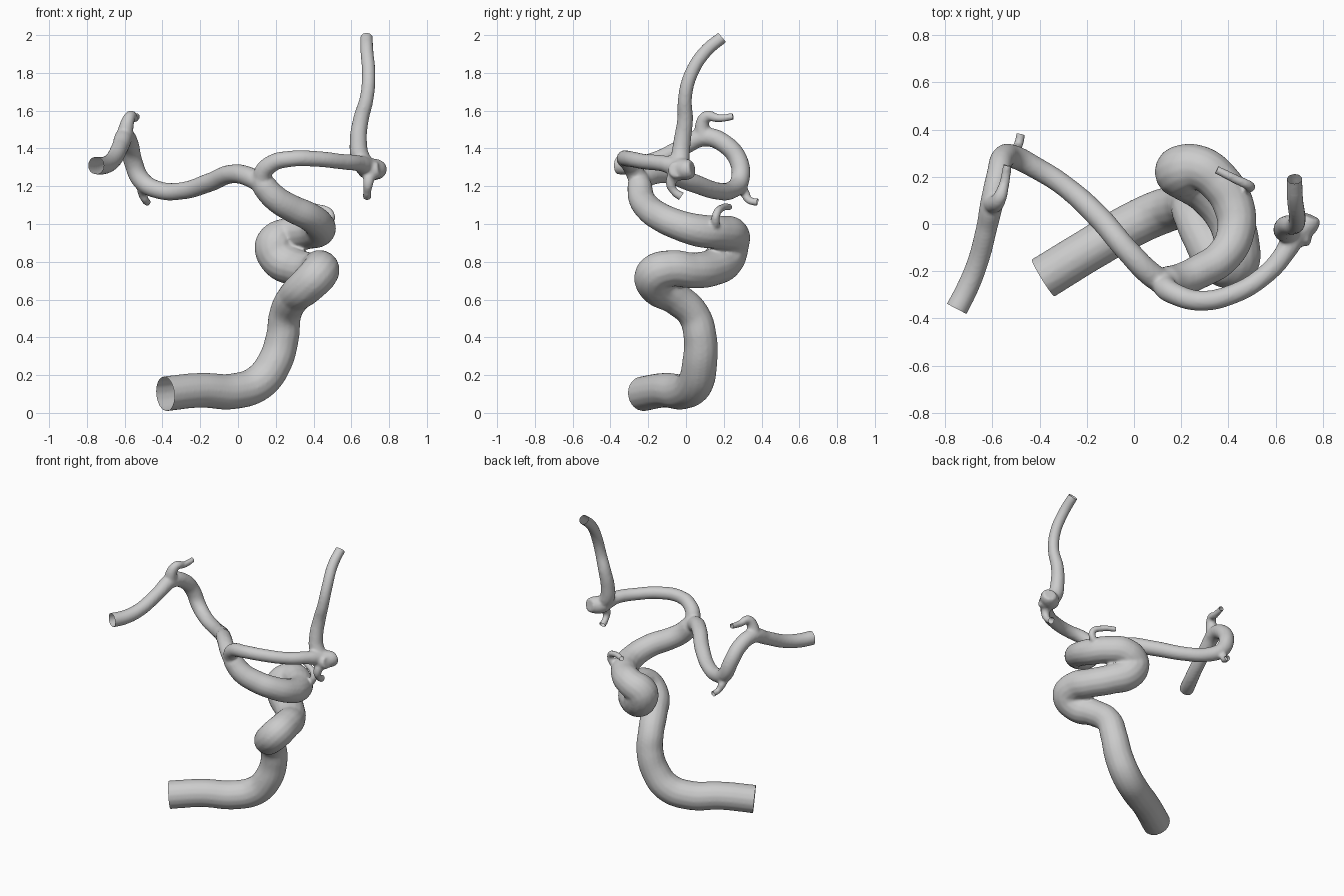
import bpy, bmesh
from mathutils import Vector

# Each vessel: (x, y, z, radius) points along its centre line
TRUNK = [(-.395, -.235, .1, .093), (-.2, -.115, .12, .092), (-.02, -.01, .115, .095), (.11, .05, .16, .096),
         (.19, .072, .26, .093), (.235, .075, .4, .088), (.25, .04, .52, .085), (.295, -.06, .61, .088),
         (.36, -.155, .67, .098), (.425, -.165, .735, .102), (.435, -.08, .765, .097),
         (.4, .03, .755, .095), (.31, .14, .77, .098), (.22, .205, .82, .108), (.2, .225, .89, .11),
         (.27, .24, .94, .095), (.36, .18, .955, .09), (.425, .07, .965, .087), (.43, -.04, .995, .08),
         (.375, -.14, 1.04, .076), (.28, -.2, 1.085, .073), (.2, -.235, 1.135, .07),
         (.14, -.245, 1.2, .066), (.11, -.25, 1.25, .052)]
RIGHT = [(.15, -.245, 1.19, .05), (.13, -.265, 1.26, .05), (.18, -.3, 1.32, .046), (.28, -.325, 1.345, .043),
         (.41, -.3, 1.345, .042), (.55, -.22, 1.33, .041), (.64, -.12, 1.32, .043), (.68, -.04, 1.3, .055)]
LEFT = [(.15, -.26, 1.19, .05), (.08, -.22, 1.24, .053), (-.03, -.11, 1.265, .05), (-.15, .03, 1.22, .05),
        (-.3, .165, 1.175, .046), (-.42, .24, 1.18, .047), (-.51, .285, 1.23, .05), (-.555, .28, 1.33, .05),
        (-.575, .21, 1.42, .05), (-.6, .1, 1.46, .05), (-.625, -.02, 1.405, .045),
        (-.665, -.17, 1.335, .045), (-.71, -.28, 1.31, .047), (-.757, -.37, 1.31, .048)]
ASCENDING = [(.71, -.03, 1.28, .045), (.65, -.03, 1.35, .05), (.637, -.02, 1.44, .046), (.65, -.005, 1.55, .042),
             (.682, -.005, 1.67, .037), (.692, .025, 1.79, .036), (.683, .1, 1.91, .035), (.68, .2, 1.995, .033)]
SAC = [(.66, -.045, 1.3, .05), (.7, -.02, 1.29, .06), (.735, .01, 1.29, .055), (.745, .035, 1.295, .045)]
SAC_SIDE = [(.69, -.03, 1.29, .055), (.72, -.045, 1.285, .052), (.75, -.05, 1.29, .042)]
TWIG_DOWN = [(.7, -.04, 1.28, .04), (.69, -.08, 1.22, .028), (.685, -.065, 1.175, .021), (.683, -.015, 1.14, .025)]
TWIG_UP = [(-.6, .1, 1.45, .05), (-.59, .085, 1.52, .038), (-.57, .11, 1.57, .03), (-.55, .17, 1.56, .022),
           (-.535, .26, 1.57, .018)]
TWIG_LOW = [(-.5, .27, 1.21, .035), (-.505, .31, 1.165, .026), (-.49, .335, 1.125, .02), (-.478, .39, 1.115, .02)]
TWIG_EYE = [(.41, .14, .97, .03), (.475, .155, 1.0, .024), (.49, .16, 1.05, .022), (.43, .19, 1.085, .02),
            (.34, .235, 1.09, .018)]


def tube_mesh(pts):
    """Smooth round tube through the points, as a temporary mesh."""
    cu = bpy.data.curves.new("path", "CURVE")
    cu.dimensions = "3D"
    cu.bevel_depth, cu.bevel_resolution = 1.0, 6
    cu.resolution_u, cu.use_fill_caps = 10, True
    sp = cu.splines.new("BEZIER")
    sp.bezier_points.add(len(pts) - 1)
    for bp, (x, y, z, r) in zip(sp.bezier_points, pts):
        bp.co, bp.radius = (x, y, z), r
        bp.handle_left_type = bp.handle_right_type = "AUTO"
    ob = bpy.data.objects.new("path", cu)
    bpy.context.collection.objects.link(ob)
    dg = bpy.context.evaluated_depsgraph_get()
    me = bpy.data.meshes.new_from_object(ob.evaluated_get(dg))
    bpy.data.objects.remove(ob)
    return me


# Gather all tubes in one mesh
bm = bmesh.new()
for path in (TRUNK, RIGHT, LEFT, ASCENDING, SAC, SAC_SIDE, TWIG_DOWN, TWIG_UP, TWIG_LOW, TWIG_EYE):
    bm.from_mesh(tube_mesh(path))
bmesh.ops.remove_doubles(bm, verts=bm.verts, dist=1e-5)
bmesh.ops.recalc_face_normals(bm, faces=bm.faces)
mesh = bpy.data.meshes.new("artery_tree")
bm.to_mesh(mesh)
bm.free()
artery = bpy.data.objects.new("artery_tree", mesh)
bpy.context.collection.objects.link(artery)

# Fuse into a single skin and soften the junctions
rm = artery.modifiers.new("fuse", "REMESH")
rm.mode, rm.voxel_size = "VOXEL", .009
sm = artery.modifiers.new("soften", "SMOOTH")
sm.factor, sm.iterations = .5, 5
dg = bpy.context.evaluated_depsgraph_get()
fused = bpy.data.meshes.new_from_object(artery.evaluated_get(dg))
artery.modifiers.clear()

# Slice the free ends flat and leave them open
bm = bmesh.new()
bm.from_mesh(fused)
ends = [(TRUNK[0], TRUNK[1])] + [(p[-1], p[-2]) for p in
                                 (LEFT, ASCENDING, TWIG_DOWN, TWIG_UP, TWIG_LOW, TWIG_EYE)]
for tip, prev in ends:
    t = Vector(tip[:3])
    d = (t - Vector(prev[:3])).normalized()
    reach = tip[3] * 1.35 + .01
    faces = [f for f in bm.faces if (f.calc_center_median() - t).length < reach]
    geom = faces + list({e for f in faces for e in f.edges}) + list({v for f in faces for v in f.verts})
    bmesh.ops.bisect_plane(bm, geom=geom, plane_co=t - d * .012, plane_no=d, clear_outer=True)
bm.to_mesh(fused)
bm.free()
artery.data = fused
fused.name = "artery_tree"
for p in fused.polygons:
    p.use_smooth = True
